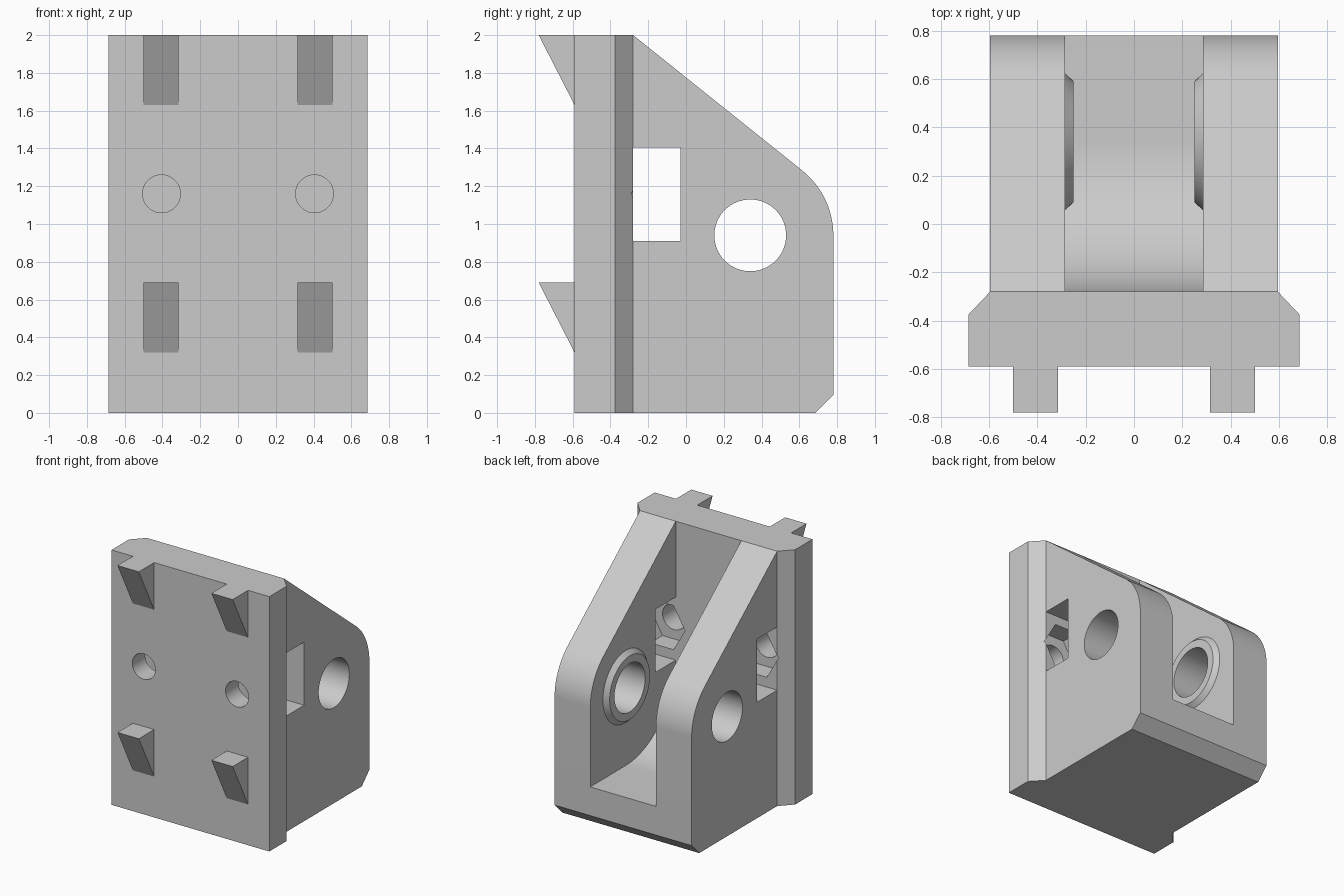
import bpy, bmesh
from math import sin, cos, radians, pi

old = bpy.data.objects.get("Cube")
if old:
    bpy.data.objects.remove(old, do_unlink=True)

grey = bpy.data.materials.new("light grey plastic")
grey.use_nodes = True
colour = (0.6, 0.6, 0.6, 1)
grey.diffuse_color = colour
grey.node_tree.nodes["Principled BSDF"].inputs["Base Color"].default_value = colour

PLATE_BACK = -0.28
CHEEK_IN, CHEEK_OUT = 0.285, 0.595
BORE_Y, BORE_Z, BORE_R = 0.34, 0.94, 0.19
SCREW_X, SCREW_Z = 0.405, 1.16
PLACE = {"x": lambda a, b, t: (t, a, b),
         "y": lambda a, b, t: (a, t, b),
         "z": lambda a, b, t: (a, b, t)}


def arc(cy, cz, r, start, end, n):
    angles = [radians(start + (end - start) * i / n) for i in range(n + 1)]
    return [(cy + r * cos(a), cz + r * sin(a)) for a in angles]


def circle(ca, cb, r, n):
    return [(ca + r * cos(2 * pi * i / n), cb + r * sin(2 * pi * i / n)) for i in range(n)]


def finish(name, bm):
    bmesh.ops.recalc_face_normals(bm, faces=bm.faces)
    mesh = bpy.data.meshes.new(name)
    bm.to_mesh(mesh)
    bm.free()
    mesh.materials.append(grey)
    obj = bpy.data.objects.new(name, mesh)
    bpy.context.collection.objects.link(obj)
    return obj


def prism(name, points, axis, lo, hi):
    """Extrude a flat outline along one axis."""
    bm = bmesh.new()
    ends = [[bm.verts.new(PLACE[axis](a, b, t)) for a, b in points] for t in (lo, hi)]
    bm.faces.new(ends[0])
    bm.faces.new(ends[1])
    for i in range(len(points)):
        j = (i + 1) % len(points)
        bm.faces.new((ends[0][i], ends[0][j], ends[1][j], ends[1][i]))
    return finish(name, bm)


def activate(obj):
    bpy.ops.object.select_all(action='DESELECT')
    obj.select_set(True)
    bpy.context.view_layer.objects.active = obj


def cut(obj, cutters):
    activate(obj)
    for cutter in cutters:
        cutter.hide_render = True
        mod = obj.modifiers.new("cut", 'BOOLEAN')
        mod.operation = 'DIFFERENCE'
        mod.solver = 'EXACT'
        mod.object = cutter
        bpy.ops.object.modifier_apply(modifier=mod.name)
        bpy.data.objects.remove(cutter, do_unlink=True)


def boss_ring(name, side):
    """Tapered collar around the axle bore on a cheek's inner face."""
    bm = bmesh.new()
    profile = [(0.283, CHEEK_IN), (0.25, 0.25), (BORE_R, 0.25), (BORE_R, CHEEK_IN)]
    loops = [[bm.verts.new((side * x, y, z)) for y, z in circle(BORE_Y, BORE_Z, r, 64)]
             for r, x in profile]
    for k in range(4):
        a, b = loops[k], loops[(k + 1) % 4]
        for i in range(64):
            j = (i + 1) % 64
            bm.faces.new((a[i], a[j], b[j], b[i]))
    return finish(name, bm)


parts = []

# Mounting plate with chamfered rear edges
half = [(0.685, -0.59), (0.685, -0.375), (CHEEK_OUT, PLATE_BACK)]
plate = prism("mounting_plate", half + [(-x, y) for x, y in reversed(half)], "z", 0, 2)
cutters = []
for s in (-1, 1):
    # Screw hole and hexagonal nut pocket
    cutters.append(prism("nut_cutter", circle(s * SCREW_X, SCREW_Z, 0.2, 6), "y", -0.43, -0.2))
    cutters.append(prism("screw_cutter", circle(s * SCREW_X, SCREW_Z, 0.1, 64), "y", -0.7, -0.35))
cut(plate, cutters)
parts.append(plate)

# Side cheeks with axle bore, nut window and collar
cheek_outline = ([(PLATE_BACK, 0), (0.685, 0), (0.78, 0.095)]
                 + arc(BORE_Y, BORE_Z, 0.44, 0, 51.3, 20) + [(PLATE_BACK, 2)])
window = [(-0.4, 0.91), (-0.03, 0.91), (-0.03, 1.405), (-0.4, 1.405)]
for s, side in ((1, "left"), (-1, "right")):
    cheek = prism(side + "_cheek", cheek_outline, "x", s * CHEEK_IN, s * CHEEK_OUT)
    cut(cheek, [prism("bore_cutter", circle(BORE_Y, BORE_Z, BORE_R, 64), "x", s * 0.1, s * 0.8),
                prism("window_cutter", window, "x", s * 0.1, s * 0.8)])
    parts += [cheek, boss_ring(side + "_bore_collar", s)]

# Curved channel floor between the cheeks
floor_outline = ([(PLATE_BACK, 0), (0.685, 0), (0.78, 0.095), (0.78, 0.32)]
                 + arc(BORE_Y, BORE_Z, 0.62, 270, 180, 32))
parts.append(prism("channel_floor", floor_outline, "x", -CHEEK_IN, CHEEK_IN))

# Wedge hooks on the front
for s, side in ((1, "left"), (-1, "right")):
    for top, level in ((2, "upper"), (0.69, "lower")):
        wedge = [(-0.59, top), (-0.78, top), (-0.59, top - 0.37)]
        parts.append(prism(f"{level}_{side}_hook", wedge, "x", s * 0.315, s * 0.5))

for obj in parts:
    activate(obj)
    bpy.ops.object.shade_smooth_by_angle(angle=radians(25))
